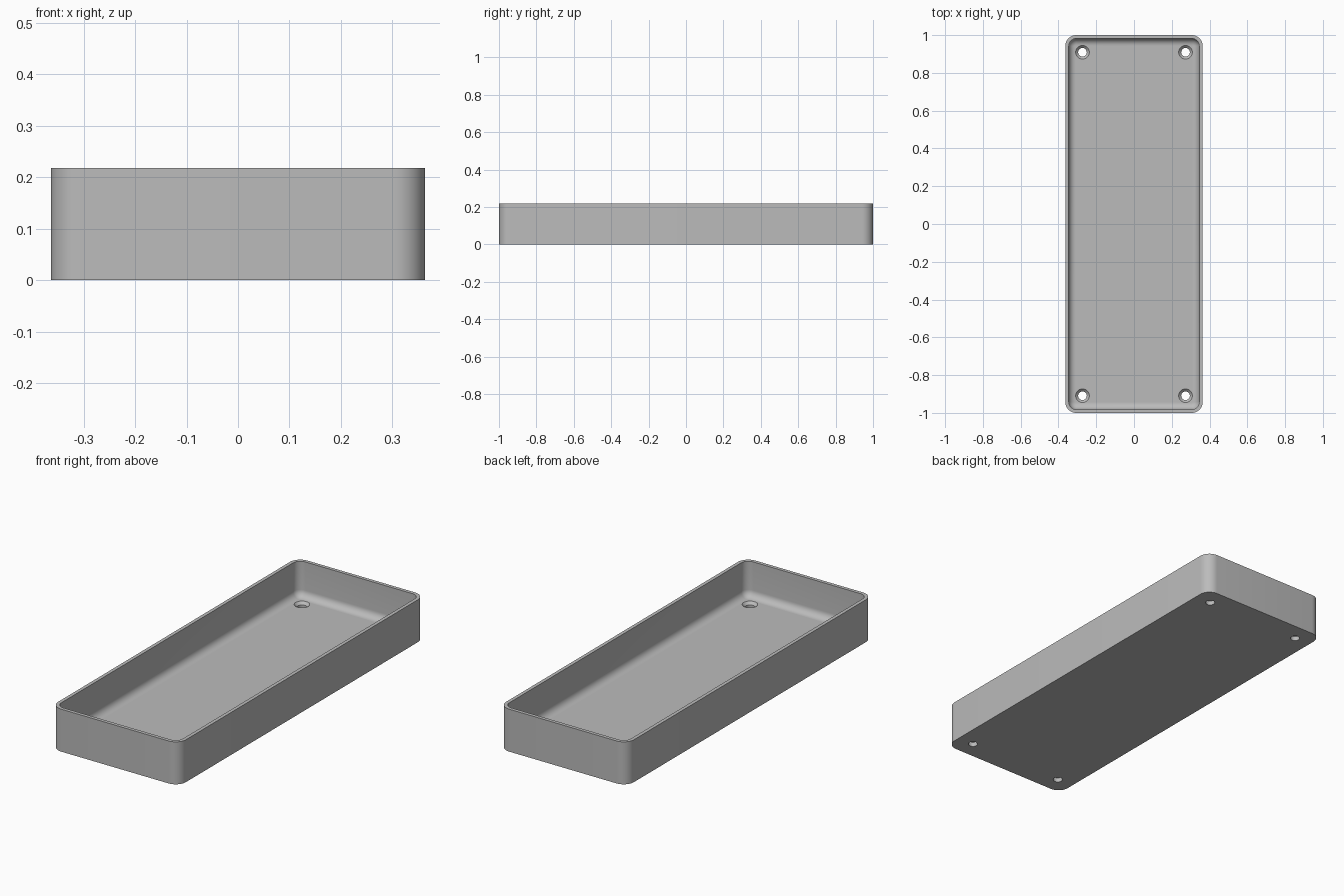
import bpy, bmesh
from math import sin, cos, pi

cube = bpy.data.objects.get("Cube")
if cube:
    bpy.data.objects.remove(cube, do_unlink=True)

MM = 2 / 110                       # tray is 40 x 110 x 12 units
HX, HY, H = 20 * MM, 55 * MM, 12 * MM
CORNER, WALL, FLOOR, FILLET = 3.2 * MM, 1 * MM, 2 * MM, 2 * MM

grey = bpy.data.materials.new("plain grey")
grey.use_nodes = True
colour = (0.5, 0.5, 0.5, 1)
grey.diffuse_color = colour
grey.node_tree.nodes["Principled BSDF"].inputs["Base Color"].default_value = colour


def rounded_loop(bm, inset, z, steps=10):
    """Ring of vertices round a rounded rectangle."""
    r = CORNER - inset
    ring = []
    for k, (sx, sy) in enumerate(((1, 1), (-1, 1), (-1, -1), (1, -1))):
        for i in range(steps + 1):
            a = (k + i / steps) * pi / 2
            ring.append(bm.verts.new((sx * (HX - CORNER) + r * cos(a),
                                      sy * (HY - CORNER) + r * sin(a), z)))
    return ring


def round_loop(bm, radius, z, x, y, n=32):
    return [bm.verts.new((x + radius * cos(2 * pi * i / n),
                          y + radius * sin(2 * pi * i / n), z)) for i in range(n)]


def skin(name, bm, rings):
    """Join successive rings with quads and cap both ends."""
    for a, b in zip(rings, rings[1:]):
        n = len(a)
        for i in range(n):
            j = (i + 1) % n
            bm.faces.new((a[i], a[j], b[j], b[i]))
    bm.faces.new(rings[0][::-1])
    bm.faces.new(rings[-1])
    bmesh.ops.recalc_face_normals(bm, faces=bm.faces)
    mesh = bpy.data.meshes.new(name)
    bm.to_mesh(mesh)
    bm.free()
    obj = bpy.data.objects.new(name, mesh)
    bpy.context.collection.objects.link(obj)
    return obj


# Tray shell: outer wall, rim, inner wall, then fillet down to the floor
bm = bmesh.new()
profile = [(0, 0), (0, H), (WALL, H)]
for i in range(9):
    a = i / 8 * pi / 2
    profile.append((WALL + FILLET * (1 - cos(a)), FLOOR + FILLET * (1 - sin(a))))
tray = skin("tray", bm, [rounded_loop(bm, d, z) for d, z in profile])
tray.data.materials.append(grey)

# Countersunk screw holes in the four corners
bpy.context.view_layer.objects.active = tray
tray.select_set(True)
for sx in (-1, 1):
    for sy in (-1, 1):
        bm = bmesh.new()
        x, y = sx * 15 * MM, sy * 50 * MM
        cutter = skin("hole_cutter", bm, [round_loop(bm, r * MM, z * MM, x, y) for r, z in
                      ((1.25, -1), (1.25, 1.25), (2, 2), (2, 3))])
        cutter.hide_render = True
        mod = tray.modifiers.new("screw_hole", "BOOLEAN")
        mod.operation, mod.solver, mod.object = "DIFFERENCE", "EXACT", cutter
        bpy.ops.object.modifier_apply(modifier=mod.name)
        bpy.data.objects.remove(cutter, do_unlink=True)

bpy.ops.object.shade_smooth_by_angle(angle=pi / 6)
